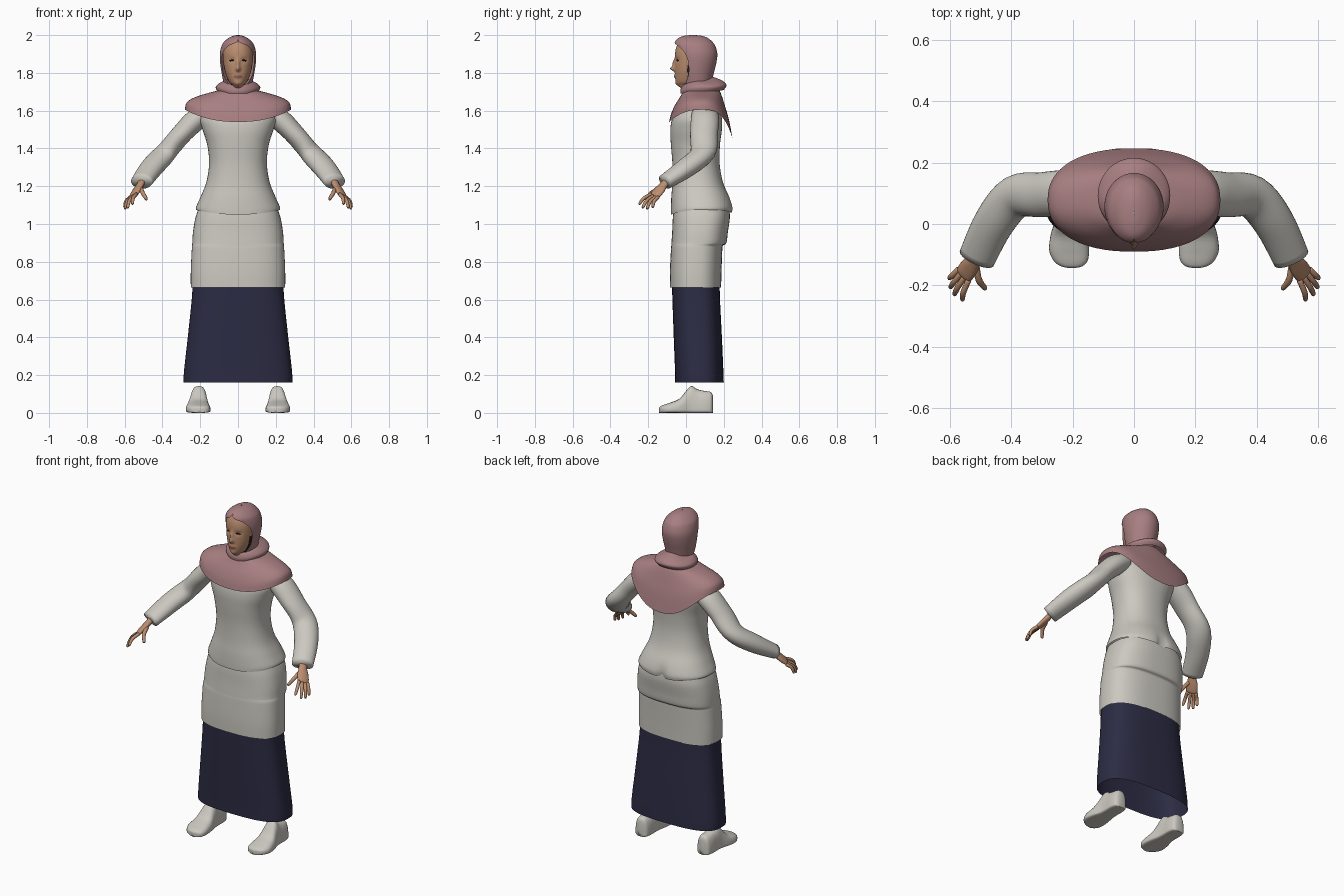
import bpy, bmesh
from math import sin, cos, pi, exp, radians
from mathutils import Vector

cube = bpy.data.objects.get("Cube")
if cube:
    bpy.data.objects.remove(cube)


def material(name, rgb):
    m = bpy.data.materials.new(name)
    m.use_nodes = True
    m.diffuse_color = (*rgb, 1)
    bsdf = m.node_tree.nodes["Principled BSDF"]
    bsdf.inputs["Base Color"].default_value = (*rgb, 1)
    bsdf.inputs["Roughness"].default_value = 0.8
    return m


ROSE = material("rose cloth", (0.39, 0.21, 0.22))
CREAM = material("pale grey cloth", (0.60, 0.58, 0.53))
NAVY = material("navy cloth", (0.025, 0.025, 0.058))
SKIN = material("skin", (0.50, 0.27, 0.16))
LIP = material("lip", (0.33, 0.13, 0.09))
DARK = material("dark lash", (0.02, 0.013, 0.01))


def spline(rows, n):
    """Smooth interpolation through rows of numbers."""
    rows = [Vector(r) for r in rows]
    out = []
    for i in range(len(rows) - 1):
        a, b = rows[max(i - 1, 0)], rows[i]
        c, d = rows[i + 1], rows[min(i + 2, len(rows) - 1)]
        for k in range(n):
            t = k / n
            out.append(b + (c - a) * (t / 2) + (2 * a - 5 * b + 4 * c - d) * (t * t / 2)
                       + (3 * b - a - 3 * c + d) * (t ** 3 / 2))
    return out + [rows[-1]]


def loft(name, rings, mats, closed=True, caps=False, shape=None):
    """Skin a list of rings of points into one smooth object."""
    bm = bmesh.new()
    vs = [[bm.verts.new(shape(p) if shape else p) for p in ring] for ring in rings]
    n = len(rings[0])
    for a, b in zip(vs, vs[1:]):
        for i in range(n if closed else n - 1):
            j = (i + 1) % n
            bm.faces.new((a[i], a[j], b[j], b[i]))
    if caps:
        bm.faces.new(vs[0])
        bm.faces.new(vs[-1])
    bmesh.ops.recalc_face_normals(bm, faces=bm.faces)
    me = bpy.data.meshes.new(name)
    bm.to_mesh(me)
    bm.free()
    for m in mats:
        me.materials.append(m)
    for p in me.polygons:
        p.use_smooth = True
    ob = bpy.data.objects.new(name, me)
    bpy.context.collection.objects.link(ob)
    return ob


def power(v, e):
    return abs(v) ** e * (1 if v > 0 else -1)


def drape(name, rows, mats, p=2.3, seg=64, n=5, **kw):
    """Garment loft. Row: half width, front y, back y, then one height or
    front, side and back heights plus the half angle of a front opening."""
    rows = [(*r, r[3], r[3], 0) if len(r) == 4 else r for r in rows]
    opened = any(r[6] for r in rows)
    rings = []
    for rx, yf, yb, zf, zs, zb, gap in spline(rows, n):
        gap = radians(max(gap, 0))
        ring = []
        for i in range(seg + opened):
            t = gap + (2 * pi - 2 * gap) * i / seg
            c, s = cos(t), sin(t)
            z = zs + (zf - zs) * max(c, 0) ** 2 + (zb - zs) * max(-c, 0) ** 3
            ring.append((rx * power(s, 2 / p),
                         (yf + yb) / 2 - (yb - yf) / 2 * power(c, 2 / p), z))
        rings.append(ring)
    return loft(name, rings, mats, closed=not opened, **kw)


def tube(name, rows, mats, side, seg=16, n=5):
    """Limb loft. Row: x, y, z, width radius, thickness radius."""
    rows = spline(rows, n)
    pts = [Vector(r[:3]) for r in rows]
    rings = []
    for i, r in enumerate(rows):
        d = (pts[min(i + 1, len(pts) - 1)] - pts[max(i - 1, 0)]).normalized()
        if side is None:
            u = d.cross(Vector((0, 0, 1))).normalized()
        else:
            u = (side - d * side.dot(d)).normalized()
        v = d.cross(u)
        rings.append([pts[i] + u * (r[3] * cos(2 * pi * k / seg)) + v * (r[4] * sin(2 * pi * k / seg))
                      for k in range(seg)])
    return loft(name, rings, mats, caps=True)


# Clothes on the body
def cleft(p):
    x, y, z = p
    if y > 0.12:
        y -= 0.022 * exp(-(x / 0.025) ** 2 - ((z - 1.06) / 0.06) ** 2)
    return x, y, z


drape("long_skirt", [(.288, -.057, .2, .16), (.286, -.058, .198, .22), (.266, -.065, .19, .4),
                     (.245, -.072, .18, .6), (.24, -.075, .178, .7)], [NAVY], p=2.8)
drape("tunic_skirt", [(.25, -.085, .186, .665), (.25, -.085, .188, .75), (.245, -.08, .192, .86),
                      (.243, -.078, .195, .885), (.242, -.077, .214, .9), (.238, -.073, .222, .96),
                      (.226, -.07, .232, 1.03), (.212, -.065, .23, 1.075)], [CREAM], p=2.6)
drape("tunic_body", [(.222, -.08, .246, 1.05, 1.075, 1.06, 0), (.222, -.08, .248, 1.08, 1.09, 1.09, 0),
                     (.2, -.078, .232, 1.14), (.168, -.072, .196, 1.22), (.153, -.072, .178, 1.32),
                     (.163, -.08, .18, 1.42), (.188, -.083, .19, 1.5), (.2, -.072, .19, 1.56),
                     (.17, -.04, .175, 1.62), (.09, -.005, .15, 1.67)], [CREAM], shape=cleft)

# Scarf: shoulder cape, neck wrap and hood
drape("scarf_cape", [(.09, -.01, .17, 1.71, 1.71, 1.72, 0), (.16, -.03, .187, 1.675, 1.693, 1.685, 0),
                     (.235, -.058, .208, 1.63, 1.668, 1.62, 0), (.272, -.078, .228, 1.585, 1.642, 1.55, 0),
                     (.281, -.09, .246, 1.54, 1.605, 1.455, 0)], [ROSE])
drape("scarf_neck_wrap", [(.07, -.02, .14, 1.73, 1.76, 1.78, 0), (.1, -.025, .19, 1.725, 1.745, 1.76, 0),
                          (.118, -.03, .215, 1.705, 1.725, 1.735, 0),
                          (.11, -.028, .2, 1.69, 1.7, 1.71, 0)], [ROSE], p=2)
HOOD = [(1.70, .07, -.01, .135, 20), (1.74, .075, -.02, .135, 40), (1.79, .085, -.035, .145, 62),
        (1.85, .094, -.045, .16, 64), (1.9, .096, -.056, .166, 58), (1.94, .088, -.062, .156, 38),
        (1.962, .076, -.06, .142, 6), (1.985, .05, -.04, .115, 0), (1.997, .022, -.005, .08, 0),
        (2.0, .002, .03, .04, 0)]
drape("scarf_hood", [(rx, f, b, z, z, z, gap) for z, rx, f, b, gap in HOOD], [ROSE], p=2)

# Head: bumps are x, z, spread in x and z, height
BUMPS = [(0, 1.822, .011, .013, .024), (0, 1.85, .009, .022, .013), (0, 1.782, .018, .009, .007),
         (0, 1.745, .02, .012, .004), (.034, 1.868, .016, .012, -.007), (-.034, 1.868, .016, .012, -.007)]


def features(p):
    x, y, z = p
    if y < 0.02:
        y -= sum(h * exp(-((x - bx) / sx) ** 2 - ((z - bz) / sz) ** 2) for bx, bz, sx, sz, h in BUMPS)
    return x, y, z


head = drape("head", [(.04, 0, .1, 1.70), (.032, -.042, .1, 1.732), (.046, -.053, .1, 1.75),
                      (.06, -.057, .11, 1.78), (.072, -.058, .12, 1.82), (.079, -.058, .13, 1.87),
                      (.079, -.057, .13, 1.91), (.07, -.05, .12, 1.94), (.055, -.038, .1, 1.96),
                      (.02, 0, .06, 1.975)], [SKIN, LIP, DARK], p=2.1, seg=96, n=7, shape=features)
for f in head.data.polygons:
    x, y, z = f.center
    if y < 0 and (x / .021) ** 2 + ((z - 1.782) / .009) ** 2 < 1:
        f.material_index = 1
    elif y > 0.008 and z < 1.84:
        f.material_index = 2

# Limbs on both sides
FINGERS = [("index", (.538, -.182, 1.158), (.560, -.250, 1.105)),
           ("middle", (.551, -.172, 1.150), (.586, -.232, 1.085)),
           ("ring", (.562, -.160, 1.144), (.599, -.208, 1.08)),
           ("little", (.570, -.147, 1.142), (.603, -.178, 1.088)),
           ("thumb", (.513, -.140, 1.188), (.484, -.213, 1.130))]
for tag, s in (("left", 1), ("right", -1)):
    def flip(rows):
        return [(s * r[0], *r[1:]) for r in rows]

    bpy.ops.mesh.primitive_uv_sphere_add(segments=16, ring_count=8, location=(s * .034, -.0455, 1.866),
                                         rotation=(0, s * .12, s * .3))
    eye = bpy.context.object
    eye.name = tag + "_eye"
    eye.scale = (.015, .004, .0042)
    eye.data.materials.append(DARK)
    bpy.ops.object.shade_smooth()

    tube(tag + "_sleeve", flip([(.17, .1, 1.585, .07, .05), (.23, .1, 1.545, .075, .058),
                                (.3, .095, 1.475, .073, .054), (.385, .088, 1.375, .07, .053),
                                (.455, .005, 1.3, .066, .052), (.512, -.112, 1.222, .06, .04)]),
         [CREAM], None, seg=32)
    across = Vector((s * .04, .04, -.018))
    tube(tag + "_palm", flip([(.505, -.09, 1.235, .024, .018), (.518, -.118, 1.207, .024, .017),
                              (.535, -.14, 1.18, .032, .016), (.552, -.163, 1.154, .032, .013),
                              (.557, -.171, 1.146, .022, .006)]), [SKIN], across)
    for finger, a, b in FINGERS:
        a, b = Vector(a), Vector(b)
        mid = (a + b) / 2 + Vector((.006, -.006, .006))
        r = .011 if finger == "thumb" else .0095
        rows = [(*a, r, r), (*mid, r, r), (*a.lerp(b, .93), r * .8, r * .75), (*b, r * .25, r * .25)]
        tube(tag + "_" + finger + "_finger", flip(rows), [SKIN], across, seg=10, n=4)

    # Shoe rows: y, half width, height, centre x
    rings = []
    for y, w, h, cx in spline([(.142, .022, .09, .208), (.132, .038, .11, .208), (.1, .045, .116, .208),
                               (.06, .045, .125, .208), (.03, .046, .142, .208), (.005, .05, .122, .209),
                               (-.035, .06, .075, .211), (-.085, .065, .054, .211),
                               (-.12, .055, .042, .206), (-.137, .036, .034, .203),
                               (-.143, .012, .026, .202)], 4):
        ring = []
        for k in range(32):
            c, q = cos(2 * pi * k / 32), sin(2 * pi * k / 32)
            up = .018 + (h - .018) * power(q, .8) if q > 0 else .018 * (1 - abs(q) ** .4)
            ring.append((s * (cx + w * power(c, .7)), y, up))
        rings.append(ring)
    loft(tag + "_shoe", rings, [CREAM], caps=True)
